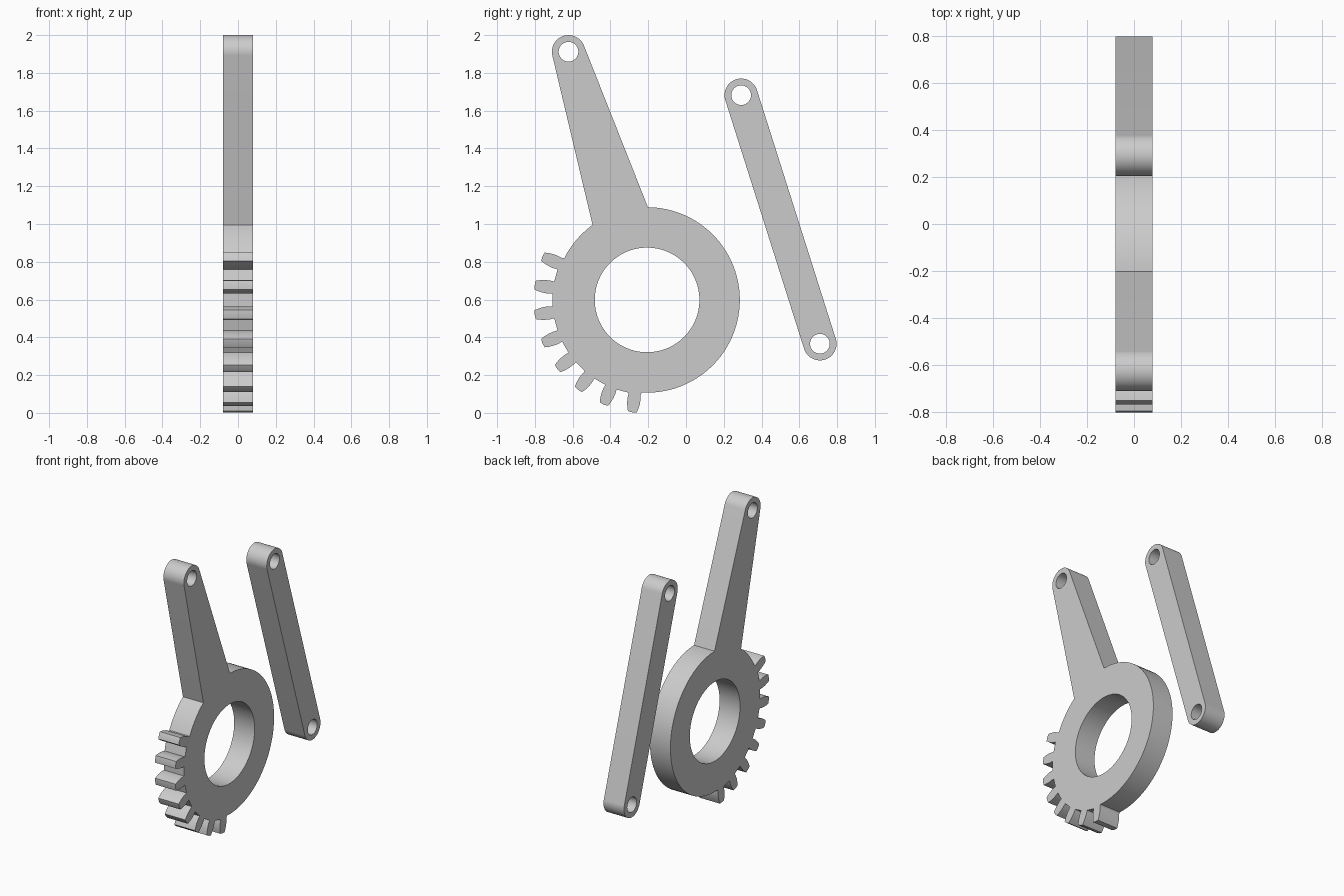
import bpy
from math import radians, cos, sin, atan2, degrees, hypot
from mathutils import Matrix

cube = bpy.data.objects.get("Cube")
if cube:
    bpy.data.objects.remove(cube, do_unlink=True)

HALF = 0.079            # half thickness of the plates
HUB = (-0.206, 0.598)   # gear centre in (y, z)
HUB_R, BORE_R = 0.491, 0.277
PIN_R, EYE_R = 0.052, 0.088

metal = bpy.data.materials.new("plain_grey")
grey = (0.6, 0.6, 0.6, 1)
metal.diffuse_color = grey
metal.use_nodes = True
metal.node_tree.nodes["Principled BSDF"].inputs["Base Color"].default_value = grey


def arc(centre, r, start, end, step=4):
    """Points on an arc, angles in degrees."""
    n = max(2, round(abs(end - start) / step))
    angles = [radians(start + (end - start) * i / n) for i in range(n + 1)]
    return [(centre[0] + r * cos(a), centre[1] + r * sin(a)) for a in angles]


def hole(centre, r):
    return arc(centre, r, 0, 360)[:-1]


def plate(name, loops):
    """Extrude an outline with holes, drawn in the y-z plane, along x."""
    curve = bpy.data.curves.new(name, 'CURVE')
    curve.dimensions = '2D'
    curve.fill_mode = 'BOTH'
    curve.extrude = HALF
    for loop in loops:
        spline = curve.splines.new('POLY')
        spline.points.add(len(loop) - 1)
        for point, (u, v) in zip(spline.points, loop):
            point.co = (u, v, 0, 1)
        spline.use_cyclic_u = True
    ob = bpy.data.objects.new(name, curve)
    bpy.context.collection.objects.link(ob)
    bpy.ops.object.select_all(action='DESELECT')
    ob.select_set(True)
    bpy.context.view_layer.objects.active = ob
    bpy.ops.object.convert(target='MESH')
    ob = bpy.context.object
    # turn local x, y, z into world y, z, x
    ob.data.transform(Matrix(((0, 0, 1, 0), (1, 0, 0, 0), (0, 1, 0, 0), (0, 0, 0, 1))))
    bpy.ops.object.mode_set(mode='EDIT')
    bpy.ops.mesh.select_all(action='SELECT')
    bpy.ops.mesh.remove_doubles(threshold=0.0001)
    bpy.ops.mesh.normals_make_consistent(inside=False)
    bpy.ops.object.mode_set(mode='OBJECT')
    ob.data.materials.clear()
    ob.data.materials.append(metal)
    bpy.ops.object.shade_smooth_by_angle(angle=radians(25))
    return ob


def tooth(angle):
    """Bulged tooth flanks: (radius, half width) from root to tip."""
    flank = [(0.5, 0.032), (0.525, 0.035), (0.55, 0.034), (0.575, 0.03), (0.597, 0.024)]
    a = radians(angle)
    side = [(r, -w) for r, w in flank] + [(0.6, 0)] + [(r, w) for r, w in reversed(flank)]
    return [(HUB[0] + r * cos(a) - w * sin(a), HUB[1] + r * sin(a) + w * cos(a))
            for r, w in side]


# Gear sector: arm root, eight teeth, plain rim, then the arm's rounded eye
ARM_LEFT, ARM_RIGHT = 126, 449.5
arm_eye = (-0.622, 1.912)
outline = arc(HUB, HUB_R, ARM_LEFT, 153.3)
for i in range(8):
    outline += tooth(157.5 + 15 * i)
outline += arc(HUB, HUB_R, 266.7, ARM_RIGHT)


def tangent(point, side):
    """Angle on the eye where a line from point touches it."""
    dx, dy = point[0] - arm_eye[0], point[1] - arm_eye[1]
    spread = 90 - degrees(EYE_R / hypot(dx, dy))
    return degrees(atan2(dy, dx)) + side * spread


outline += arc(arm_eye, EYE_R, tangent(outline[-1], 1), tangent(outline[0], -1) + 360)
plate("gear_sector_arm", [outline, hole(HUB, BORE_R), hole(arm_eye, PIN_R)])

# Connecting link with an eye at each end
top, bottom = (0.292, 1.682), (0.709, 0.366)
lean = degrees(atan2(top[1] - bottom[1], top[0] - bottom[0]))
link = arc(top, EYE_R, lean - 90, lean + 90) + arc(bottom, EYE_R, lean + 90, lean + 270)
plate("connecting_link", [link, hole(top, PIN_R), hole(bottom, PIN_R)])
